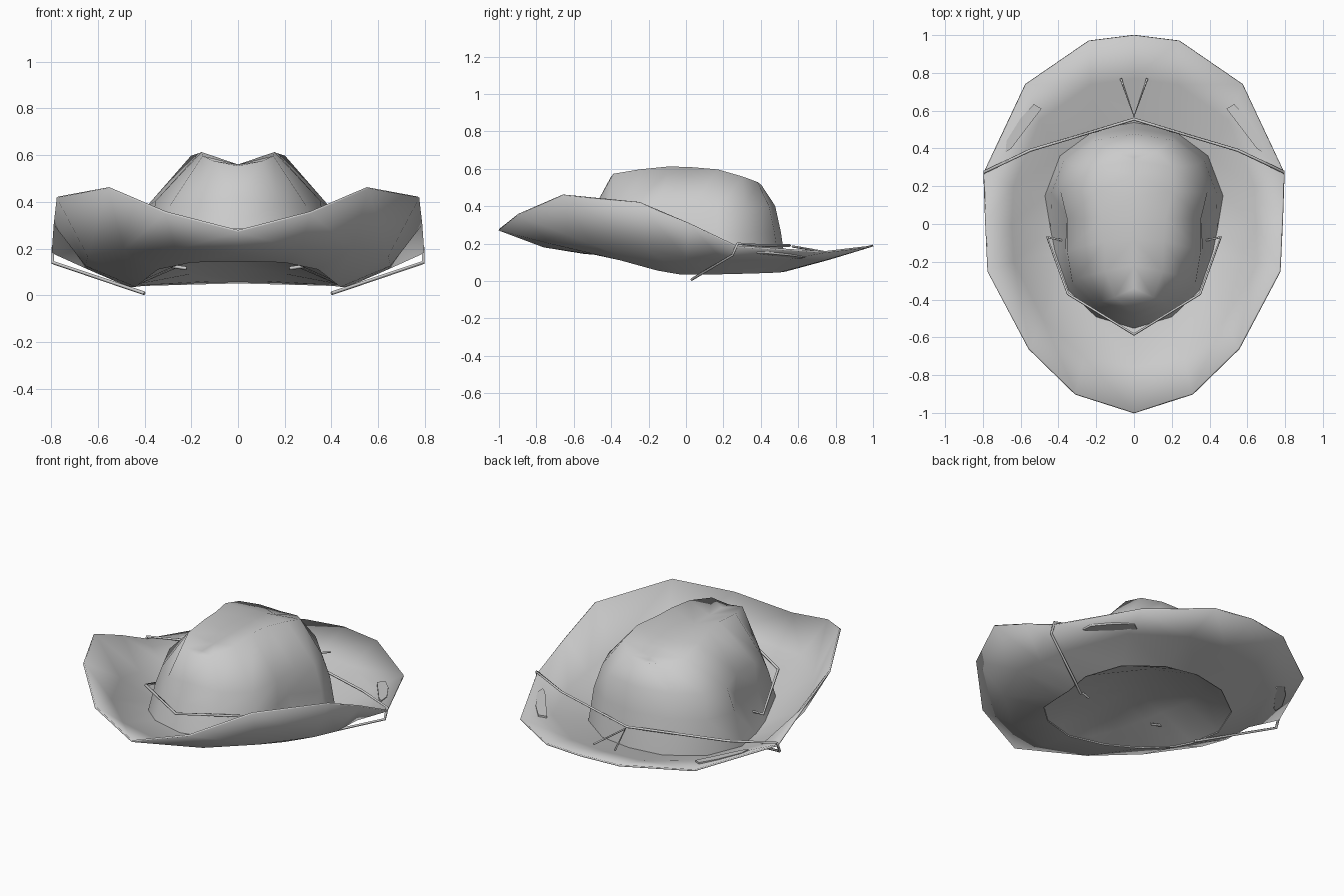
import bpy, bmesh, math
from mathutils import Vector

if "Cube" in bpy.data.objects:
    bpy.data.objects.remove(bpy.data.objects["Cube"])


def smooth(ob, angle):
    bpy.ops.object.select_all(action='DESELECT')
    ob.select_set(True)
    bpy.context.view_layer.objects.active = ob
    bpy.ops.object.shade_smooth_by_angle(angle=math.radians(angle))


def mirror(ob):
    m = ob.modifiers.new("mirror", 'MIRROR')
    m.use_clip = True


def mesh_object(name, bm):
    me = bpy.data.meshes.new(name)
    bm.to_mesh(me)
    bm.free()
    ob = bpy.data.objects.new(name, me)
    bpy.context.collection.objects.link(ob)
    return ob


def loft(name, rings):
    """Half-surface through a series of half-rings, mirrored and smooth."""
    bm = bmesh.new()
    rows = [[bm.verts.new(p) for p in ring] for ring in rings]
    for a, b in zip(rows, rows[1:]):
        for i in range(len(a) - 1):
            bm.faces.new((a[i], a[i + 1], b[i + 1], b[i]))
    bmesh.ops.remove_doubles(bm, verts=bm.verts, dist=.0005)
    bmesh.ops.recalc_face_normals(bm, faces=bm.faces)
    ob = mesh_object(name, bm)
    mirror(ob)
    return ob


# Half-rings of the hat, each running from front centre to back centre
brim_edge = [(0, -1, .275), (.31, -.9, .355), (.555, -.66, .46), (.772, -.25, .42), (.785, .02, .305),
             (.795, .27, .185), (.575, .74, .155), (.24, .97, .182), (0, 1, .19)]
brim_mid = [(0, -.76, .185), (.265, -.71, .2), (.485, -.505, .2), (.64, -.2, .17), (.65, 0, .13),
            (.64, .2, .115), (.5, .55, .12), (.23, .74, .115), (0, .77, .12)]
crown_base = [(0, -.55, .15), (.2, -.49, .145), (.345, -.35, .115), (.415, -.15, .06), (.44, -.03, .04),
              (.47, .15, .04), (.39, .36, .045), (.2, .5, .05), (0, .535, .055)]
crown_side = [(0, -.47, .42), (.17, -.41, .385), (.295, -.285, .37), (.35, -.14, .4), (.35, .03, .4),
              (.385, .17, .38), (.33, .31, .38), (.2, .44, .4), (0, .472, .4)]
crown_top = [(0, -.4, .55), (.1, -.385, .57), (.15, -.25, .592), (.155, -.09, .608), (.165, .03, .604),
             (.2, .17, .592), (.2, .3, .555), (.12, .38, .525), (0, .4, .51)]

# Lower crown, pinched at each side
pinch = [1, 1, 1.02, .96, .84, 1.03, 1.04, 1, 1]
crown_low = []
for b, s, k in zip(crown_base, crown_side, pinch):
    p = Vector(b).lerp(Vector(s), .6)
    crown_low.append((p.x * k, p.y * 1.01, p.z))
# Lengthwise crease in the top
crease = [(0, p[1] * .88, min(.555, p[2] - .005)) for p in crown_top]

# Felt body: brim and crown in one thin sheet
hat = loft("hat_body", (brim_edge, brim_mid, crown_base, crown_low, crown_side, crown_top, crease))
sol = hat.modifiers.new("felt_thickness", 'SOLIDIFY')
sol.thickness = .01
sol.offset = 0
smooth(hat, 75)

# Shallow domed underside closing the crown
middle = []
for x, y, z in crown_base:
    t = (y + .55) / 1.085
    middle.append((0, y, .15 - .095 * t + .11 * math.sin(math.pi * t)))
half = [tuple((Vector(b) * .5 + Vector(m) * .5)[:2]) + (b[2] * .4 + m[2] * .6,)
        for b, m in zip(crown_base, middle)]
lining = loft("underside", (crown_base, half, middle))
smooth(lining, 75)


def cord(name, pts, radius=.008):
    cu = bpy.data.curves.new(name, 'CURVE')
    cu.dimensions = '3D'
    cu.bevel_depth = radius
    cu.bevel_resolution = 0
    cu.use_fill_caps = True
    sp = cu.splines.new('POLY')
    sp.points.add(len(pts) - 1)
    for q, p in zip(sp.points, pts):
        q.co = (*p, 1)
    ob = bpy.data.objects.new(name, cu)
    bpy.context.collection.objects.link(ob)
    return ob


def both_sides(half):
    return [(-x, y, z) for x, y, z in reversed(half[1:])] + half


# Cord around the crown front with ends poking through the underside,
# and cord behind the crown passing under the brim
cord("front_cord", both_sides([(0, -.585, .28), (.35, -.37, .275), (.46, -.07, .15), (.22, -.12, .115)]))
cord("back_cord", both_sides([(0, .555, .19), (.55, .39, .19), (.793, .275, .2),
                              (.793, .25, .14), (.4, .03, .008)]))
# Loose cord ends at the back
cord("cord_ends", both_sides([(0, .57, .185), (.07, .77, .15)]), .006)

# Narrow slots in the back of the brim, tilted with its slope
bm = bmesh.new()
outline = [(.49, .61), (.53, .635), (.6, .56), (.675, .44), (.68, .38), (.65, .4)]
face = bm.faces.new([bm.verts.new((x, y, .12 + .15 * (x - .5))) for x, y in outline])
ext = bmesh.ops.extrude_face_region(bm, geom=[face])
bmesh.ops.translate(bm, vec=(0, 0, .025), verts=[v for v in ext['geom'] if isinstance(v, bmesh.types.BMVert)])
bmesh.ops.recalc_face_normals(bm, faces=bm.faces)
slots = mesh_object("brim_slots", bm)
mirror(slots)
smooth(slots, 30)
